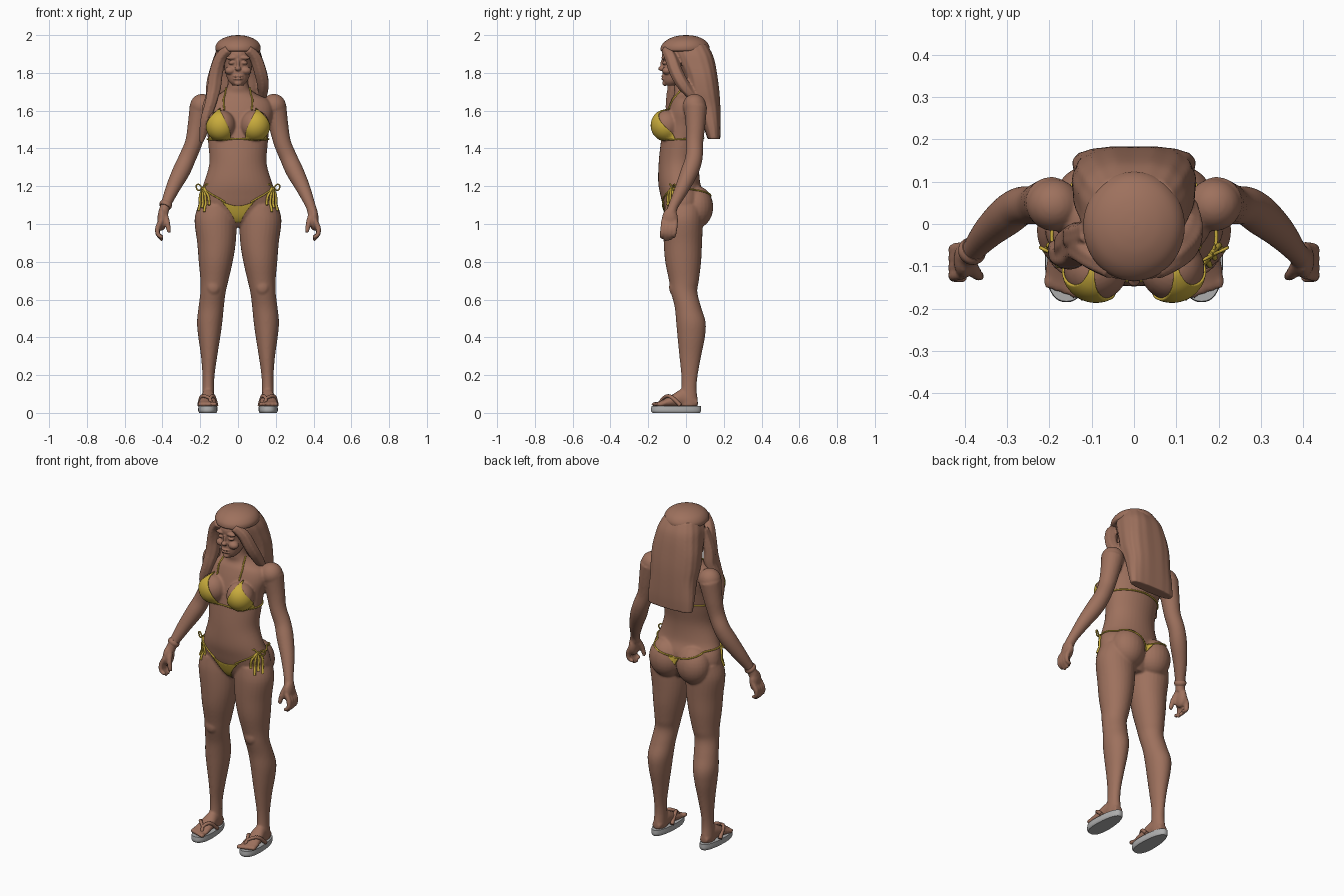
import bpy, bmesh
from math import sin, cos, pi, copysign
from mathutils import Vector, Matrix
from mathutils.bvhtree import BVHTree

if "Cube" in bpy.data.objects:
    bpy.data.objects.remove(bpy.data.objects["Cube"])


def material(name, rgb):
    m = bpy.data.materials.new(name)
    m.use_nodes = True
    m.diffuse_color = (*rgb, 1)
    m.node_tree.nodes["Principled BSDF"].inputs["Base Color"].default_value = (*rgb, 1)
    return m


BROWN = material("warm brown", (.34, .165, .11))
YELLOW = material("golden yellow", (.58, .41, .045))
GREY = material("sole grey", (.42, .42, .42))


def spline(rows, k=5):
    """Smoothly resample a list of number tuples."""
    out = []
    for i in range(len(rows) - 1):
        p0, p1, p2, p3 = (rows[max(0, min(j, len(rows) - 1))] for j in range(i - 1, i + 3))
        for t in (j / k for j in range(k)):
            out.append(tuple(
                b + .5 * t * (c - a + t * (2 * a - 5 * b + 4 * c - d + t * (3 * (b - c) + d - a)))
                for a, b, c, d in zip(p0, p1, p2, p3)))
    return out + [rows[-1]]


def loft(bm, rings, n=28, e=1, groove=0):
    """Closed skin through elliptical rings given as centre and two half axes."""
    loops = []
    for c, u, v in rings:
        loop = []
        for i in range(n):
            t = 2 * pi * i / n
            f = 1 + groove * sin(t * n / 4)
            x, y = (copysign(abs(w) ** e, w) * f for w in (cos(t), sin(t)))
            loop.append(bm.verts.new(c + u * x + v * y))
        loops.append(loop)
    for a, b in zip(loops, loops[1:]):
        for i in range(n):
            j = (i + 1) % n
            bm.faces.new((a[i], a[j], b[j], b[i]))
    bm.faces.new(loops[0])
    bm.faces.new(loops[-1])


def stack(bm, rows, along="z", **kw):
    """Rows are position, centre x, half width, then low and high of the other axis."""
    rings = []
    for p, cx, rx, lo, hi in spline(rows):
        mid, half = (lo + hi) / 2, (hi - lo) / 2
        if along == "z":
            rings.append((Vector((cx, mid, p)), Vector((rx, 0, 0)), Vector((0, half, 0))))
        else:
            rings.append((Vector((cx, p, mid)), Vector((rx, 0, 0)), Vector((0, 0, half))))
    loft(bm, rings, **kw)


def tube(bm, pts, n=12, k=5, **kw):
    """Points are x, y, z, radius."""
    pts = spline(pts, k)
    co = [Vector(p[:3]) for p in pts]
    rings = []
    for i, p in enumerate(pts):
        d = co[min(i + 1, len(co) - 1)] - co[max(i - 1, 0)]
        u = d.cross(Vector((.3, 1, .1))).normalized()
        rings.append((co[i], u * p[3], d.cross(u).normalized() * p[3]))
    loft(bm, rings, n=n, **kw)


def ball(bm, c, r):
    bmesh.ops.create_uvsphere(bm, u_segments=24, v_segments=16, radius=1,
                              matrix=Matrix.Translation(c) @ Matrix.Diagonal((*r, 1)))


def mirror(bm):
    copy = bmesh.ops.duplicate(bm, geom=bm.verts[:] + bm.edges[:] + bm.faces[:])["geom"]
    bmesh.ops.scale(bm, vec=(-1, 1, 1), verts=[g for g in copy if isinstance(g, bmesh.types.BMVert)])


def finish(bm, name, mat, voxel=0, relax=3, thick=0):
    bmesh.ops.recalc_face_normals(bm, faces=bm.faces)
    me = bpy.data.meshes.new(name)
    bm.to_mesh(me)
    bm.free()
    me.materials.append(mat)
    for f in me.polygons:
        f.use_smooth = len(f.vertices) < 5
    ob = bpy.data.objects.new(name, me)
    bpy.context.collection.objects.link(ob)
    if voxel:
        m = ob.modifiers.new("blend", "REMESH")
        m.mode, m.voxel_size, m.use_smooth_shade = "VOXEL", voxel, True
        m = ob.modifiers.new("relax", "SMOOTH")
        m.factor, m.iterations = .5, relax
    if thick:
        m = ob.modifiers.new("thickness", "SOLIDIFY")
        m.thickness, m.offset = thick, 0
    return ob


# Body: one side's limbs, mirrored, then the trunk, blended together
bm = bmesh.new()
stack(bm, [(1.1, .11, .1, -.11, .09), (1.02, .118, .112, -.12, .09), (.9, .114, .102, -.118, .085),
           (.8, .118, .09, -.11, .08), (.7, .125, .074, -.09, .068), (.64, .132, .067, -.08, .06),
           (.56, .142, .067, -.06, .08), (.48, .15, .067, -.052, .104), (.4, .152, .058, -.045, .1),
           (.3, .153, .043, -.035, .08), (.2, .156, .032, -.025, .062), (.13, .157, .031, -.025, .056),
           (.07, .158, .034, -.035, .062), (.035, .158, .034, -.04, .064)])
ball(bm, (.13, -.066, .665), (.036, .024, .042))
ball(bm, (.09, .055, 1.09), (.1, .089, .112))
ball(bm, (.09, -.105, 1.522), (.077, .077, .082))
stack(bm, [(.062, .158, .024, .035, .07), (.03, .158, .032, .03, .1), (-.02, .158, .036, .03, .125),
           (-.07, .16, .043, .03, .098), (-.12, .162, .049, .03, .07), (-.15, .162, .046, .03, .058)], "y")
for i in range(5):  # toes
    ball(bm, (.122 + .02 * i, -.163 + .007 * i, .046), (.012, .02, .013))
ball(bm, (.19, .045, 1.625), (.064, .062, .064))
tube(bm, [(.195, .05, 1.62, .062), (.215, .05, 1.52, .052), (.235, .045, 1.43, .046),
          (.268, .042, 1.35, .046), (.3, .02, 1.28, .047), (.345, -.02, 1.19, .038),
          (.383, -.065, 1.1, .027), (.395, -.078, 1.06, .028)], n=20)
ball(bm, (.402, -.085, 1.025), (.025, .043, .06))
for i in range(4):  # fingers
    y, tip = -.055 - .021 * i, .915 + .012 * abs(i - 1.6)
    tube(bm, [(.405, y, 1.02, .014), (.425, y - .004, .98, .014), (.424, y - .008, .945, .012),
              (.405, y - .01, tip, .01)])
    ball(bm, (.405, y - .01, tip), (.011, .011, .011))
tube(bm, [(.39, -.09, 1.06, .016), (.375, -.115, 1.01, .015), (.364, -.125, .955, .011)])
mirror(bm)
stack(bm, [(.985, 0, .1, -.055, .05), (1.03, 0, .17, -.095, .08), (1.09, 0, .208, -.12, .1),
           (1.15, 0, .206, -.135, .1), (1.22, 0, .18, -.147, .075), (1.32, 0, .152, -.145, .07),
           (1.42, 0, .157, -.135, .085), (1.52, 0, .168, -.12, .1), (1.6, 0, .185, -.1, .11),
           (1.655, 0, .165, -.08, .1), (1.69, 0, .095, -.062, .08), (1.73, 0, .056, -.065, .05),
           (1.82, 0, .052, -.06, .05)], n=40)
body = finish(bm, "body", BROWN, .0065, 4)

# Head and face
bm = bmesh.new()
ball(bm, (.034, -.116, 1.88), (.03, .014, .011))
ball(bm, (.033, -.112, 1.853), (.018, .014, .01))
ball(bm, (.04, -.1, 1.812), (.03, .026, .022))
mirror(bm)
stack(bm, [(1.732, 0, .026, -.108, -.05), (1.755, 0, .049, -.122, -.01), (1.8, 0, .067, -.124, .04),
           (1.85, 0, .075, -.122, .08), (1.9, 0, .08, -.127, .1), (1.95, 0, .07, -.1, .09)])
ball(bm, (0, -.128, 1.823), (.016, .02, .013))
ball(bm, (0, -.121, 1.845), (.009, .015, .032))
for z in (1.769, 1.783):  # lips
    ball(bm, (0, -.117, z), (.028, .014, .007))
ball(bm, (0, -.112, 1.745), (.02, .014, .014))
finish(bm, "head", BROWN, .004, 2)

# Hair: long back mass, face-framing locks, one lock over the right shoulder
bm = bmesh.new()
stack(bm, [(1.95, 0, .1, -.07, .112), (1.9, 0, .122, -.06, .14), (1.85, 0, .133, -.04, .155),
           (1.78, 0, .144, -.01, .167), (1.7, 0, .146, .01, .177), (1.62, 0, .14, .05, .182),
           (1.52, 0, .145, .09, .184), (1.45, 0, .143, .115, .181)], n=60, e=.72, groove=.012)
tube(bm, [(.05, -.108, 1.925, .024), (.092, -.08, 1.88, .032), (.12, -.05, 1.8, .034),
          (.133, -.01, 1.73, .031), (.128, .05, 1.66, .02)], n=24, groove=.07)
tube(bm, [(-.05, -.108, 1.925, .024), (-.092, -.08, 1.88, .032), (-.116, -.06, 1.8, .037),
          (-.127, -.06, 1.72, .037), (-.145, -.075, 1.64, .031), (-.17, -.075, 1.56, .028),
          (-.182, -.06, 1.49, .023), (-.195, -.05, 1.43, .009)], n=24, groove=.07)
tube(bm, [(-.1, -.02, 1.88, .03), (-.134, -.03, 1.76, .032), (-.14, -.03, 1.68, .032),
          (-.165, -.05, 1.61, .026), (-.16, -.09, 1.54, .017)], n=24, groove=.07)
finish(bm, "hair", BROWN, .006, 2)

# Close-fitting cap
bm = bmesh.new()
stack(bm, [(1.914, 0, .11, -.128, .114), (1.922, 0, .119, -.135, .123), (1.945, 0, .118, -.13, .122),
           (1.97, 0, .1, -.107, .104), (1.988, 0, .068, -.073, .072), (1.997, 0, .034, -.037, .037),
           (2, 0, .004, -.005, .005)], n=48)
finish(bm, "cap", BROWN)

# Soles, sandal straps and wristband
bm = bmesh.new()
stack(bm, [(0, .16, .046, -.178, .074), (.012, .16, .051, -.185, .08), (.036, .16, .05, -.183, .079)],
      n=48, e=.85)
for v in bm.verts:
    v.co.x = .16 + (v.co.x - .16) * (.92 - 1.1 * v.co.y)
mirror(bm)
finish(bm, "sandal_soles", GREY)

bm = bmesh.new()
for side in (-1, 1):
    tube(bm, [(.142, -.145, .04, .006), (.148, -.125, .075, .008), (.16 + side * .03, -.085, .088, .01),
              (.16 + side * .045, -.03, .04, .011)])
mirror(bm)
finish(bm, "sandal_straps", BROWN)

bm = bmesh.new()
tube(bm, [(-.378, -.058, 1.112, .03), (-.383, -.064, 1.101, .034), (-.388, -.07, 1.09, .03)], n=24)
finish(bm, "wristband", BROWN)

# Swimwear laid on the body's skin
bpy.context.view_layer.update()
tree = BVHTree.FromObject(body, bpy.context.evaluated_depsgraph_get())


def on_skin(x, y, angle, z, lift=.003):
    """Point on the skin seen outward from an inner axis; angle zero is forward."""
    d = Vector((sin(angle), -cos(angle), 0))
    start = Vector((x, y, z))
    hit = tree.ray_cast(start, d)[0] or tree.find_nearest(start)[0]
    return hit + d * lift


def patch(name, rule, n=16):
    bm = bmesh.new()
    grid = [[bm.verts.new(on_skin(*rule(2 * i / n - 1, j / n))) for i in range(n + 1)]
            for j in range(n + 1)]
    for a, b in zip(grid, grid[1:]):
        for i in range(n):
            bm.faces.new((a[i], a[i + 1], b[i + 1], b[i]))
    finish(bm, name, YELLOW, thick=.006)


def cord(bm, pts, r=.0045, x=0):
    tube(bm, [(*on_skin(x, 0, a, z), r) for a, z in spline(pts, 6)], n=8, k=2)


for s, side in ((1, "left"), (-1, "right")):
    patch(side + "_cup", lambda u, t: (s * .09, -.04, s * ((1 - t) * (.4 + .93 * u) + t * (.12 + .05 * u)),
                                       1.445 + .165 * t))
    bm = bmesh.new()
    cord(bm, [(s * .66, 1.605), (s * .8, 1.65), (s * 1.0, 1.69), (s * 1.3, 1.72)])
    cord(bm, [(0, 1.452), (s * .9, 1.447), (s * 1.6, 1.45), (s * pi, 1.455)])
    finish(bm, side + "_top_strings", YELLOW)
    bm = bmesh.new()
    cord(bm, [(s * .5, 1.115), (s * .85, 1.15), (s * 1.25, 1.185), (s * 1.9, 1.18),
              (s * 2.6, 1.15), (s * pi, 1.125)])
    finish(bm, side + "_hip_string", YELLOW)
    # Side bow: hanging tails and two loops
    bm = bmesh.new()
    for a, end in ((.5, 1.1), (.68, 1.065), (.85, 1.085), (1.05, 1.07)):
        cord(bm, [(s * .85, 1.195), (s * (a + .05), 1.15), (s * a, end)], .007, s * .1)
    for lean in (-1, 1):
        knot = on_skin(s * .1, 0, s * .9, 1.185, .006)
        ring = [(0, 0), (.018, .024), (.034, .018), (.026, -.006), (0, 0)]
        tube(bm, [(knot.x + s * lean * p, knot.y - .004 + lean * p * .5, knot.z + q, .004)
                  for p, q in ring], n=8)
    finish(bm, side + "_bow", YELLOW)

patch("brief_front", lambda u, t: (0, 0, u * (.17 + .47 * t ** 1.3), 1.01 + t * (.085 + .025 * u * u)))
patch("brief_back", lambda u, t: (0, 0, pi + u * (.03 + .25 * t), 1.085 + t * (.042 + .006 * u * u)))
